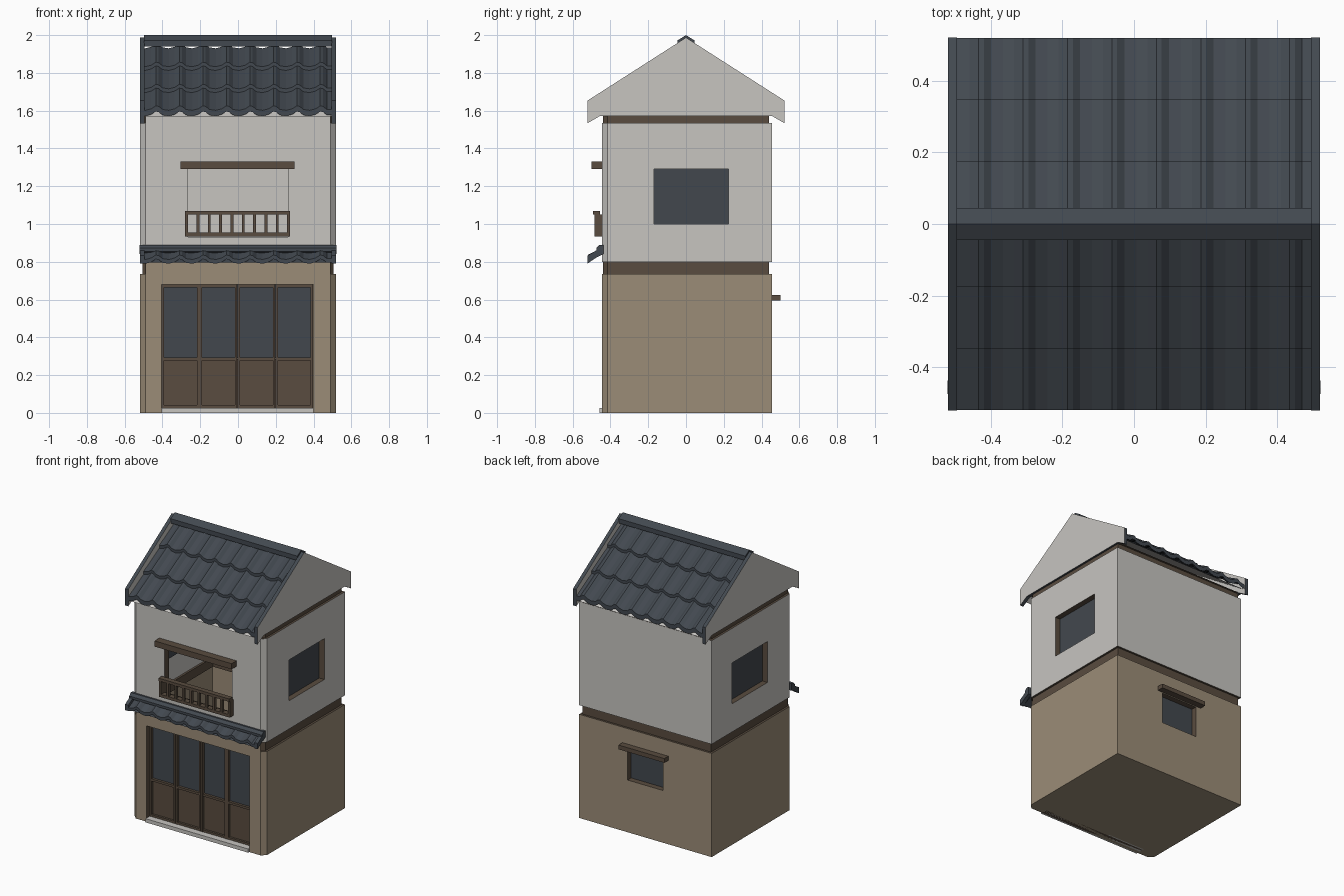
import bpy, bmesh
from mathutils import Vector

cube = bpy.data.objects.get("Cube")
if cube:
    bpy.data.objects.remove(cube, do_unlink=True)


def material(name, r, g, b):
    m = bpy.data.materials.new(name)
    m.use_nodes = True
    m.diffuse_color = (r, g, b, 1)
    m.node_tree.nodes["Principled BSDF"].inputs["Base Color"].default_value = (r, g, b, 1)
    return m


WHITE = material("white plaster", .57, .555, .53)
TAN = material("tan plaster", .33, .265, .185)
WOOD = material("dark wood", .10, .072, .05)
SLATE = material("slate tile", .055, .066, .08)
GLASS = material("dark glass", .055, .064, .076)


def mesh(name, verts, faces, mats, ids=None, solid=False):
    me = bpy.data.meshes.new(name)
    me.from_pydata([tuple(v) for v in verts], [], faces)
    for m in mats:
        me.materials.append(m)
    if solid:
        bm = bmesh.new()
        bm.from_mesh(me)
        bmesh.ops.recalc_face_normals(bm, faces=bm.faces)
        bm.to_mesh(me)
        bm.free()
    if ids:
        me.polygons.foreach_set("material_index", ids)
    me.update()
    ob = bpy.data.objects.new(name, me)
    bpy.context.collection.objects.link(ob)
    return ob


def boxes(name, items, mat):
    """Several boxes (x0, x1, y0, y1, z0, z1) joined in one object."""
    verts, faces = [], []
    for b in items:
        n = len(verts)
        verts += [(x, y, z) for x in b[:2] for y in b[2:4] for z in b[4:]]
        faces += [[n + i for i in f] for f in
                  ((0, 1, 3, 2), (4, 6, 7, 5), (0, 4, 5, 1), (2, 3, 7, 6), (0, 2, 6, 4), (1, 5, 7, 3))]
    return mesh(name, verts, faces, [mat], solid=True)


def prism(name, profile, x0, x1, side_mat, rim_mat):
    """Extrude a (y, z) profile along x; ends and rim may differ in colour."""
    n = len(profile)
    verts = [(x, y, z) for x in (x0, x1) for y, z in profile]
    faces = [list(range(n)), list(range(n, 2 * n))]
    faces += [[i, (i + 1) % n, n + (i + 1) % n, n + i] for i in range(n)]
    return mesh(name, verts, faces, [side_mat, rim_mat], [0, 0] + [1] * n, solid=True)


def wall(name, a, b, z0, z1, mats, split=9, holes=(), pane=True, depth=.04):
    """Upright wall sheet from a to b with holes, wooden reveals and panes."""
    a, b = Vector(a), Vector(b)
    d = (b - a).normalized()
    out = Vector((-d.y, d.x))
    verts, faces, ids = [], [], []

    def quad(pts, k):
        n = len(verts)
        for u, v, w in pts:
            p = a + d * u - out * w
            verts.append((p.x, p.y, v))
        faces.append([n, n + 1, n + 2, n + 3])
        ids.append(k)

    us = sorted({0, (b - a).length, *[u for h in holes for u in h[:2]]})
    vs = sorted({z0, z1, *[v for h in holes for v in h[2:]], *([split] if split < z1 else [])})
    for u0, u1 in zip(us, us[1:]):
        for v0, v1 in zip(vs, vs[1:]):
            cu, cv = (u0 + u1) / 2, (v0 + v1) / 2
            if not any(h[0] < cu < h[1] and h[2] < cv < h[3] for h in holes):
                quad([(u1, v0, 0), (u0, v0, 0), (u0, v1, 0), (u1, v1, 0)], int(cv > split))
    for u0, u1, v0, v1 in holes:
        ring = [(u1, v0), (u0, v0), (u0, v1), (u1, v1)]
        for p, q in zip(ring, ring[1:] + ring[:1]):
            quad([(*p, 0), (*q, 0), (*q, depth), (*p, depth)], 2)
        if pane:
            quad([(*p, depth) for p in ring], 3)
    return mesh(name, verts, faces, [*mats, WOOD, GLASS], ids)


# Hollow walls around a footprint with cut front corners
outer = [(-.49, -.445), (-.52, -.415), (-.52, .455), (.52, .455), (.52, -.415), (.49, -.445)]
inner = [(-.48, -.44), (-.505, -.415), (-.505, .44), (.505, .44), (.505, -.415), (.48, -.44)]
names = ["right_corner", "right", "back", "left", "left_corner"]
low_holes = {"back": [(.38, .66, .37, .59)]}
high_holes = {"right": [(.245, .64, 1.0, 1.29)], "left": [(.23, .625, 1.0, 1.29)]}
for i, n in enumerate(names):
    a, b = outer[i], outer[i + 1]
    wall(n + "_lower_wall", a, b, 0, .735, [TAN, TAN], holes=low_holes.get(n, ()))
    wall(n + "_upper_wall", a, b, .8, 1.535, [WHITE, WHITE], holes=high_holes.get(n, ()))
wall("front_wall", outer[5], outer[0], 0, 1.57, [TAN, WHITE], split=.85, pane=False, depth=.05,
     holes=[(.09, .895, 0, .68), (.225, .755, .93, 1.29)])
mesh("floor", [(x, y, 0) for x, y in outer], [[0, 1, 2, 3, 4, 5]], [TAN])

# Recessed timber bands
for n, z0, z1 in (("middle_band", .735, .8), ("top_band", 1.535, 1.575)):
    rows = [(outer, z0), (inner, z0), (inner, z1), (outer, z1)]
    verts = [(x, y, z) for loop, z in rows for x, y in loop]
    faces = [[r * 6 + i + 1, r * 6 + i, r * 6 + i + 6, r * 6 + i + 7]
             for r in range(3) for i in range(5)]
    mesh(n, verts, faces, [WOOD])

# Sliding doors and step
boxes("door_glass", [(-.4, .395, -.392, -.385, .29, .68)], GLASS)
boxes("door_panels", [(-.4, .395, -.395, -.385, .025, .285)], WOOD)
frame = []
for i in range(4):
    x0 = -.405 + i * .201
    x1 = x0 + .201
    frame += [(x0 + .001, x0 + .014, -.412, -.385, .025, .68), (x1 - .014, x1 - .001, -.412, -.385, .025, .68)]
    frame += [(x0 + .014, x1 - .014, -.41, -.385, z, z + .016) for z in (.025, .278, .664)]
boxes("door_frames", frame, WOOD)
boxes("door_step", [(-.405, .4, -.457, -.385, 0, .026)], WHITE)

# Balcony railing and lintels
rail = [(-.28, .275, -.492, -.455, 1.05, 1.07), (-.28, .275, -.485, -.445, .935, .955)]
for i in range(10):
    x = -.2725 + i * .06
    back = -.445 if i in (0, 9) else -.465
    rail.append((x - .0075, x + .0075, -.485, back, .955, 1.05))
boxes("railing", rail, WOOD)
boxes("front_lintel", [(-.305, .3, -.5, -.44, 1.29, 1.33)], WOOD)
boxes("back_lintel", [(-.18, .18, .45, .5, .595, .625)], WOOD)

# Wavy tile courses
WAVE = [(0, .024), (.12, .021), (.28, .005), (.55, 0), (.8, .008)]


def tiles(name, courses, sign, half=.495):
    """Courses are (y top, z top, y bottom, z bottom, edge thickness)."""
    pts = [(-.559 + (k + t) * .1243, h) for k in range(10) for t, h in WAVE]
    pts = [p for p in pts if abs(p[0]) < half]
    pts = [(-half, pts[0][1])] + pts + [(half, pts[-1][1])]
    verts, faces = [], []
    for y0, z0, y1, z1, thick in courses:
        n, m = len(verts), len(pts)
        for y, z in ((y0, z0), (y1, z1), (y1, z1 - thick)):
            verts += [(x, sign * y, z + h) for x, h in pts]
        for r in (0, m):
            for i in range(n + r, n + r + m - 1):
                f = [i, i + m, i + m + 1, i + 1]
                faces.append(f if sign < 0 else f[::-1])
    return mesh(name, verts, faces, [SLATE])


def slope(y):
    return 1.95 - .67 * y


steps = [0, .175, .35, .52]
courses = [(a, slope(a) - .02, b, slope(b), .03 if b > .5 else .02) for a, b in zip(steps, steps[1:])]
for n, s in (("front", -1), ("back", 1)):
    tiles(n + "_roof_tiles", courses, s)
    soffit = [(-.49, 0, 1.915), (.49, 0, 1.915), (.49, s * .515, 1.57), (-.49, s * .515, 1.57)]
    mesh(n + "_soffit", soffit, [[0, 1, 2, 3] if s < 0 else [3, 2, 1, 0]], [WHITE])

# Gable boards and ridge
gable = [(0, 1.987), (.522, 1.653), (.522, 1.533), (.455, 1.572), (-.455, 1.572), (-.522, 1.533), (-.522, 1.653)]
for n, s in (("right", -1), ("left", 1)):
    prism(n + "_gable", gable, s * .495, s * .52, WHITE, SLATE)
ridge = [(-.045, 1.94), (-.045, 1.972), (0, 2), (.045, 1.972), (.045, 1.94)]
prism("ridge_cap", ridge, -.497, .497, SLATE, SLATE)

# Small eave above the doors
tiles("eave_tiles", [(.45, .848, .52, .812, .022)], -1)
end = [(-.522, .79), (-.522, .832), (-.472, .862), (-.44, .87), (-.44, .84), (-.47, .825)]
for n, s in (("right", -1), ("left", 1)):
    prism(n + "_eave_end", end, s * .495, s * .52, SLATE, SLATE)
cap = [(-.475, .855), (-.475, .872), (-.458, .89), (-.437, .89), (-.437, .84)]
prism("eave_cap", cap, -.521, .521, SLATE, SLATE)
mesh("eave_soffit", [(-.495, -.515, .795), (.495, -.515, .795), (.495, -.445, .835), (-.495, -.445, .835)],
     [[3, 2, 1, 0]], [SLATE])
